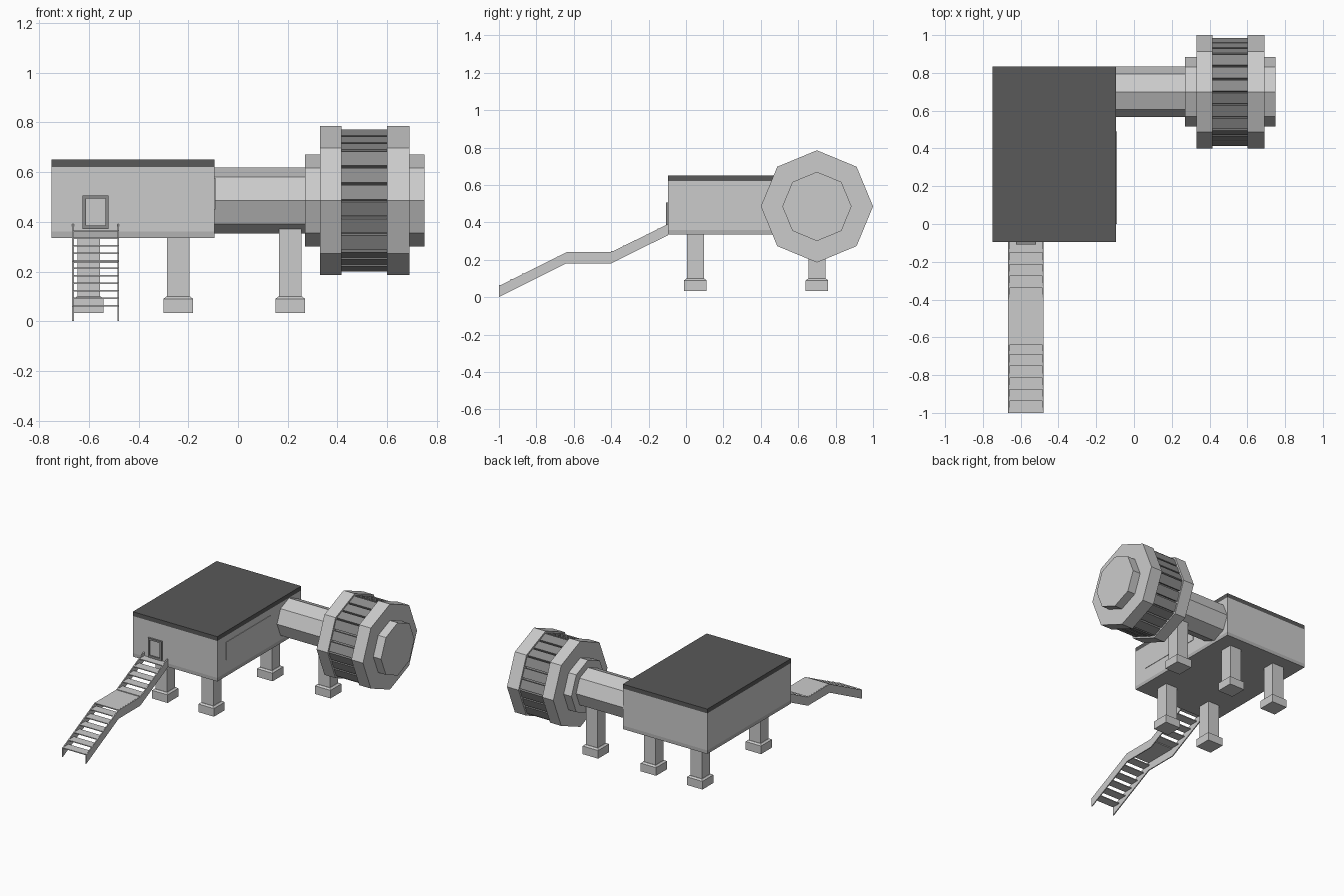
import bpy, bmesh, math
from mathutils import Matrix, Vector

if "Cube" in bpy.data.objects:
    bpy.data.objects.remove(bpy.data.objects["Cube"])


def material(name, v):
    m = bpy.data.materials.new(name)
    m.diffuse_color = (v, v, v, 1)
    m.use_nodes = True
    m.node_tree.nodes["Principled BSDF"].inputs["Base Color"].default_value = m.diffuse_color
    return m


DARK = material("dark roof", 0.10)
SLAT = material("slat grey", 0.26)
TRIM = material("trim grey", 0.45)


def finish(name, bm, mat=None):
    bmesh.ops.recalc_face_normals(bm, faces=bm.faces[:])
    me = bpy.data.meshes.new(name)
    bm.to_mesh(me)
    bm.free()
    ob = bpy.data.objects.new(name, me)
    bpy.context.collection.objects.link(ob)
    if mat:
        me.materials.append(mat)
    return ob


def add_box(bm, x, y, z):
    """Add a box given its (min, max) on each axis."""
    c = Vector([(a + b) / 2 for a, b in (x, y, z)])
    s = [b - a for a, b in (x, y, z)]
    return bmesh.ops.create_cube(bm, size=1, matrix=Matrix.Translation(c) @ Matrix.Diagonal((*s, 1)))


def box(name, x, y, z, mat=None):
    bm = bmesh.new()
    add_box(bm, x, y, z)
    return finish(name, bm, mat)


def prism(name, profile, x0, x1, mat=None):
    """Extrude a (y, z) outline along x."""
    bm = bmesh.new()
    f = bm.faces.new([bm.verts.new((x0, y, z)) for y, z in profile])
    ext = bmesh.ops.extrude_face_region(bm, geom=[f])
    bmesh.ops.translate(bm, vec=(x1 - x0, 0, 0),
                        verts=[v for v in ext["geom"] if isinstance(v, bmesh.types.BMVert)])
    return finish(name, bm, mat)


CY, CZ = 0.70, 0.485  # axis of the tube and drum


def octagon(name, r, x0, x1, mat=None):
    pts = [(CY + r * math.cos(k * math.pi / 4), CZ + r * math.sin(k * math.pi / 4)) for k in range(8)]
    return prism(name, pts, x0, x1, mat)


# Cabin: base band, walls, roof
BX, BY = (-0.75, -0.094), (-0.095, 0.835)
box("cabin_base_band", BX, BY, (0.335, 0.36), TRIM)
box("cabin_walls", BX, BY, (0.36, 0.62))
box("roof_slab", BX, BY, (0.62, 0.65), DARK)
box("side_panel", (-0.10, -0.091), (0.0, 0.49), (0.45, 0.575))

# Door panel with projecting frame
box("door_panel", (-0.613, -0.532), (-0.10, -0.0965), (0.385, 0.495))
bm = bmesh.new()
for x in ((-0.625, -0.612), (-0.533, -0.52)):
    add_box(bm, x, (-0.108, -0.09), (0.37, 0.505))
for z in ((0.37, 0.385), (0.493, 0.505)):
    add_box(bm, (-0.612, -0.533), (-0.108, -0.09), z)
finish("door_frame", bm, SLAT)

# Connecting tube, hub and the two drum rings
octagon("connecting_tube", 0.133, -0.10, 0.28)
octagon("drum_hub", 0.185, 0.27, 0.75)
octagon("drum_ring_inner", 0.30, 0.33, 0.416)
octagon("drum_ring_outer", 0.30, 0.60, 0.69)
octagon("drum_core", 0.265, 0.41, 0.61, SLAT)

# Slats between the rings: three on each octagon side
bm = bmesh.new()
R = 0.288
apothem, pitch = R * math.cos(math.pi / 8), 2 * R * math.sin(math.pi / 8) / 3
for k in range(8):
    turn = Matrix.Translation((0, CY, CZ)) @ Matrix.Rotation((k + 0.5) * math.pi / 4, 4, 'X')
    for i in (-1, 0, 1):
        g = add_box(bm, (0.41, 0.61), (apothem - 0.024, apothem),
                    (i * pitch - 0.031, i * pitch + 0.031))
        bmesh.ops.transform(bm, matrix=turn, verts=g["verts"])
finish("drum_slats", bm, SLAT)


# Legs with chamfered footings
def leg(name, x, y, top):
    bm = bmesh.new()
    add_box(bm, (x - 0.045, x + 0.045), (y - 0.045, y + 0.045), (0.09, top))
    add_box(bm, (x - 0.06, x + 0.06), (y - 0.06, y + 0.06), (0.033, 0.09))
    g = add_box(bm, (x - 0.06, x + 0.06), (y - 0.06, y + 0.06), (0.09, 0.099))
    for v in g["verts"]:
        if v.co.z > 0.095:
            v.co.x = x + (v.co.x - x) * 0.8
            v.co.y = y + (v.co.y - y) * 0.8
    finish(name, bm)


for side, x in (("left", -0.60), ("right", -0.24)):
    for end, y in (("front", 0.05), ("back", 0.70)):
        leg(f"{end}_{side}_leg", x, y, 0.34)
leg("tube_leg", 0.21, CY, 0.37)

# Stair stringers
line = [(-1.0, 0.06), (-0.64, 0.24), (-0.40, 0.24), (-0.095, 0.392)]
outline = line + [(y, z - 0.06) for y, z in reversed(line)]
prism("left_stringer", outline, -0.667, -0.660)
prism("right_stringer", outline, -0.485, -0.478)

# Open treads and landing
bm = bmesh.new()
for y0, z0, n in ((-1.0, 0.066, 6), (-0.40, 0.246, 5)):
    for k in range(n):
        y, z = y0 + k * 0.062, z0 + k * 0.030
        add_box(bm, (-0.662, -0.483), (y, min(y + 0.063, -0.09)), (z - 0.006, z))
add_box(bm, (-0.662, -0.483), (-0.64, -0.40), (0.234, 0.241))
finish("stair_treads", bm)
